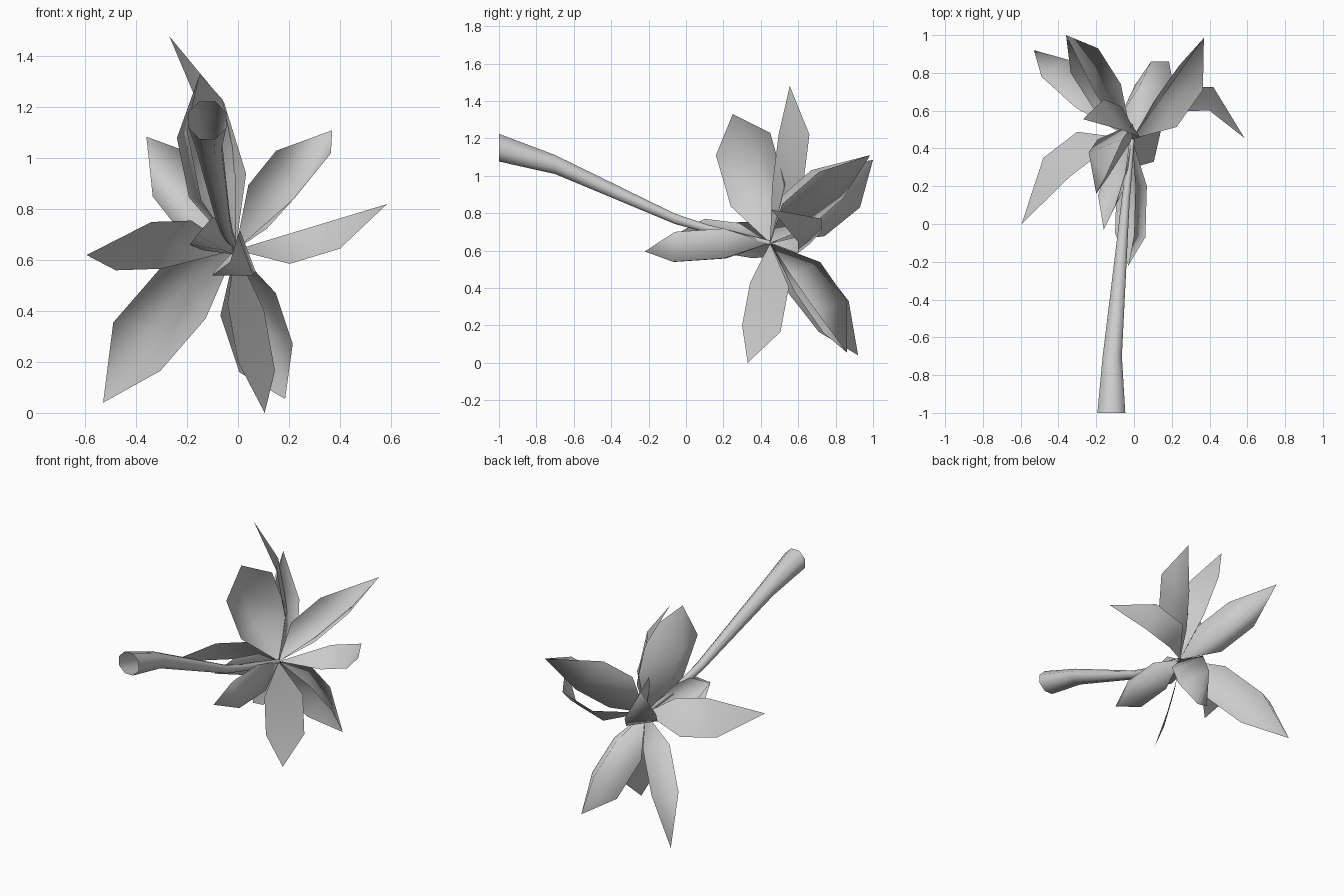
import bpy, bmesh, math
from mathutils import Vector

cube = bpy.data.objects.get("Cube")
if cube:
    bpy.data.objects.remove(cube, do_unlink=True)

# One plain grey for the whole plant
grey = bpy.data.materials.new("plain_grey")
grey.use_nodes = True
colour = (0.6, 0.6, 0.6, 1)
grey.diffuse_color = colour
grey.node_tree.nodes["Principled BSDF"].inputs["Base Color"].default_value = colour

HUB = Vector((-0.01, 0.45, 0.64))


def finish(bm, name):
    """Turn a bmesh into a smooth shaded object."""
    for face in bm.faces:
        face.smooth = True
    mesh = bpy.data.meshes.new(name)
    bm.to_mesh(mesh)
    bm.free()
    mesh.materials.append(grey)
    obj = bpy.data.objects.new(name, mesh)
    bpy.context.collection.objects.link(obj)
    return obj


def leaf(name, tip, left, rib, right):
    """Creased leaf: a midrib with two blades, widest across left, rib, right."""
    tip = Vector(tip)
    axis = (tip - HUB).normalized()
    bm = bmesh.new()
    base, point = bm.verts.new(HUB), bm.verts.new(tip)
    near, far = [], []
    for place in (left, rib, right):
        offset = Vector(place) - HUB
        along = axis * offset.dot(axis)
        far.append(bm.verts.new(place))
        near.append(bm.verts.new(HUB + along * 0.48 + (offset - along)))
    for a, b in ((0, 1), (1, 2)):
        bm.faces.new((base, near[a], near[b]))
        bm.faces.new((near[a], far[a], far[b], near[b]))
        bm.faces.new((far[a], point, far[b]))
    return finish(bm, name)


def stem(name, stations, sides=8):
    """Open tapering tube through (centre, radius) stations."""
    bm = bmesh.new()
    rings = []
    for centre, radius in stations:
        ring = []
        for i in range(sides):
            angle = math.tau * (i + 0.5) / sides
            around = Vector((math.cos(angle), 0, math.sin(angle)))
            ring.append(bm.verts.new(Vector(centre) + around * radius))
        rings.append(ring)
    for lower, upper in zip(rings, rings[1:]):
        for i in range(sides):
            j = (i + 1) % sides
            bm.faces.new((lower[i], lower[j], upper[j], upper[i]))
    return finish(bm, name)


# Stem, from the flared cut end to the hub of the leaves
stem("stem", [
    ((-0.12, -1, 1.15), 0.08),
    ((-0.115, -0.7, 1.06), 0.055),
    ((-0.06, -0.06, 0.77), 0.03),
    ((-0.045, 0.12, 0.715), 0.024),
    (HUB, 0.014),
])

# Upper leaves
leaf("top_leaf", (-0.27, 0.555, 1.48), (-0.055, 0.495, 1.22),
     (-0.11, 0.575, 1.22), (-0.16, 0.66, 1.22))
leaf("upper_front_leaf", (-0.15, 0.25, 1.33), (-0.06, 0.45, 1.23),
     (-0.24, 0.38, 1.08), (-0.2, 0.16, 1.11))
leaf("upper_back_right_leaf", (-0.36, 1, 1.085), (-0.335, 0.8, 0.85),
     (-0.19, 0.93, 0.83), (-0.21, 0.7, 1.03))
leaf("upper_back_left_leaf", (0.37, 0.985, 1.11), (0.15, 0.67, 1.03),
     (0.24, 0.84, 0.88), (0.365, 0.71, 1.02))

# Middle leaves
leaf("left_leaf", (0.585, 0.455, 0.82), (0.42, 0.725, 0.77),
     (0.41, 0.665, 0.7), (0.4, 0.6, 0.645))
leaf("right_leaf", (-0.595, 0, 0.62), (-0.48, 0.35, 0.56),
     (-0.42, 0.31, 0.65), (-0.34, 0.25, 0.75))
leaf("front_leaf", (-0.03, -0.22, 0.595), (-0.1, -0.05, 0.54),
     (0.06, -0.07, 0.54), (0, -0.06, 0.7))
leaf("small_front_leaf", (-0.16, -0.03, 0.7), (-0.19, 0.15, 0.66),
     (-0.06, 0.17, 0.64), (-0.1, 0.1, 0.77))

# Lower leaves
leaf("lower_right_leaf", (-0.53, 0.92, 0.04), (-0.49, 0.78, 0.355),
     (-0.35, 0.87, 0.33), (-0.305, 0.71, 0.165))
leaf("lower_front_leaf", (0.105, 0.33, 0), (0, 0.3, 0.2),
     (0.07, 0.4, 0.18), (0.145, 0.505, 0.165))
leaf("lower_back_leaf", (0.185, 0.86, 0.055), (0.005, 0.735, 0.16),
     (0.09, 0.86, 0.335), (0.215, 0.7, 0.27))
